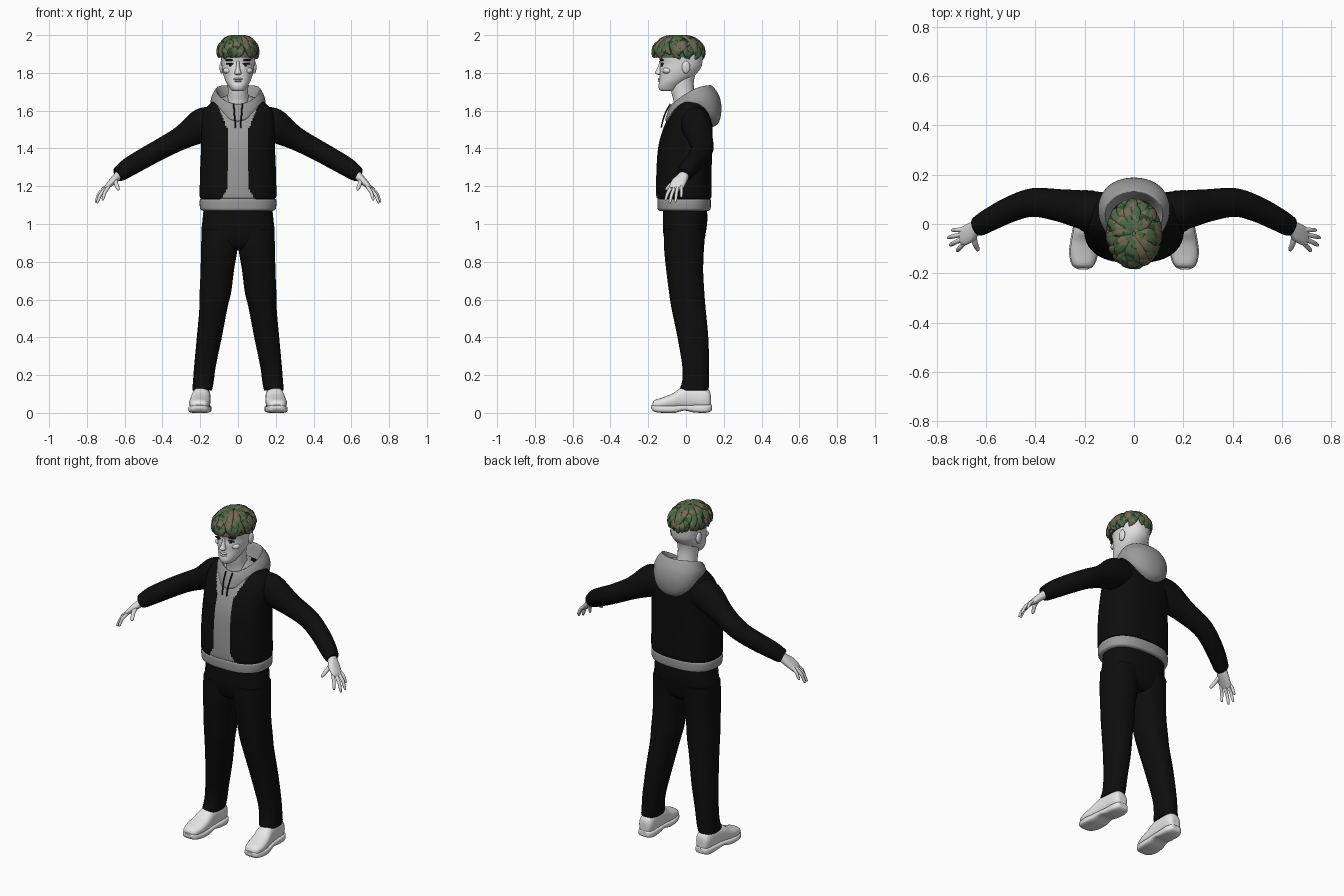
import bpy, bmesh, math, random
from mathutils import Vector as V, noise

random.seed(4)


def material(name, r, g, b):
    m = bpy.data.materials.new(name)
    m.diffuse_color = (r, g, b, 1)
    return m


SKIN = material("pale skin", .74, .74, .74)
SHOE = material("white shoe", .8, .8, .8)
BLACK = material("black cloth", .004, .004, .004)
GREY = material("grey cloth", .32, .32, .32)
INK = material("dark lashes", .012, .012, .012)
GREEN = material("hair green", .07, .14, .06)
BROWN = material("hair brown", .19, .14, .09)
DEEP = material("hair dark green", .03, .055, .025)


def spline(rows, sub):
    """Catmull-Rom interpolation of rows of vectors."""
    out = []
    for i in range(len(rows) - 1):
        quad = (rows[max(i - 1, 0)], rows[i], rows[i + 1], rows[min(i + 2, len(rows) - 1)])
        for k in range(sub):
            t = k / sub
            out.append([.5 * (2 * b + (c - a) * t + (2 * a - 5 * b + 4 * c - d) * t * t
                              + (3 * b - a - 3 * c + d) * t ** 3) for a, b, c, d in zip(*quad)])
    return out + [rows[-1]]


def skin_rings(bm, rings, cap=True):
    loops = [[bm.verts.new(p) for p in ring] for ring in rings]
    n = len(loops[0])
    for a, b in zip(loops, loops[1:]):
        for i in range(n):
            bm.faces.new((a[i], a[(i + 1) % n], b[(i + 1) % n], b[i]))
    if cap:
        bm.faces.new(loops[0])
        bm.faces.new(loops[-1])


def loft(bm, rows, n=32, sub=5, p=2.0):
    """rows: (centre, half axis u, half axis v); p = superellipse power."""
    def sq(t):
        return math.copysign(abs(t) ** (2 / p), t)
    ang = [2 * math.pi * i / n for i in range(n)]
    skin_rings(bm, [[c + u * sq(math.cos(a)) + v * sq(math.sin(a)) for a in ang]
                    for c, u, v in spline(rows, sub)])


def stack(rows):
    """Horizontal sections given as (z, x0, x1, y0, y1)."""
    return [(V(((x0 + x1) / 2, (y0 + y1) / 2, z)), V(((x1 - x0) / 2, 0, 0)),
             V((0, (y1 - y0) / 2, 0))) for z, x0, x1, y0, y1 in rows]


def sweep(points, ru, rv, ref=(0, 1, 0)):
    """Sections square to a path; ru lies along ref, rv across it."""
    pts, rows = [V(p) for p in points], []
    for i, p in enumerate(pts):
        t = (pts[min(i + 1, len(pts) - 1)] - pts[max(i - 1, 0)]).normalized()
        side = t.cross(V(ref)).normalized()
        rows.append((p, side.cross(t) * ru[i], side * rv[i]))
    return rows


def flip(rows, s):
    return [tuple(V((q.x * s, q.y, q.z)) for q in r) for r in rows]


def ball(bm, c, r):
    x, y, z = r
    loft(bm, [(V(c) + V((0, 0, -z * math.cos(a))), V((x * math.sin(a) + 1e-4, 0, 0)),
               V((0, y * math.sin(a) + 1e-4, 0))) for a in [math.pi * k / 8 for k in range(9)]], 16, 1)


def finish(bm, name, mats, rule=None):
    bmesh.ops.recalc_face_normals(bm, faces=bm.faces)
    for f in bm.faces:
        f.smooth = len(f.verts) == 4
        if rule:
            f.material_index = rule(f.calc_center_median())
    me = bpy.data.meshes.new(name)
    bm.to_mesh(me)
    bm.free()
    for m in mats:
        me.materials.append(m)
    ob = bpy.data.objects.new(name, me)
    bpy.context.collection.objects.link(ob)
    return ob


def part(name, mat, rows, **kw):
    bm = bmesh.new()
    loft(bm, rows, **kw)
    return finish(bm, name, [mat])


# Jacket body: black shell, grey front opening and hem band
def jacket_colour(c):
    half = .055 + max(0, c.z - 1.5) * .4 + max(0, 1.19 - c.z) * .6
    return 1 if c.z < 1.13 or (c.y < .03 and abs(c.x) < half) else 0


torso = [(1.07, .185, -.14, .12), (1.08, .2, -.15, .13), (1.12, .203, -.152, .132),
         (1.135, .197, -.15, .13), (1.155, .203, -.158, .135), (1.3, .2, -.156, .136),
         (1.42, .195, -.145, .14), (1.52, .195, -.115, .14), (1.58, .19, -.085, .135),
         (1.62, .165, -.06, .12), (1.655, .125, -.035, .1), (1.68, .06, -.02, .07)]
bm = bmesh.new()
loft(bm, stack([(z, -w, w, a, b) for z, w, a, b in torso]), 160, 8, 2.5)
finish(bm, "jacket_body", [BLACK, GREY], jacket_colour)

# Hood: rings given as front (y, z), side (x, y, z), back (y, z)
hood = [(-.045, 1.60, .07, .0, 1.60, .07, 1.62), (-.055, 1.62, .09, .02, 1.65, .10, 1.66),
        (-.07, 1.635, .112, .035, 1.705, .125, 1.725), (-.08, 1.63, .122, .04, 1.705, .14, 1.73),
        (-.095, 1.60, .143, .055, 1.665, .175, 1.68), (-.105, 1.57, .142, .065, 1.625, .188, 1.61),
        (-.11, 1.55, .128, .07, 1.59, .172, 1.535), (-.10, 1.54, .10, .06, 1.57, .125, 1.505)]
rings = []
for fy, fz, sx, sy, sz, by, bz in spline(hood, 5):
    ring = []
    for i in range(64):
        a = 2 * math.pi * i / 64
        c = math.cos(a)
        ring.append((sx * math.sin(a), sy + c * (by - fy) / 2 + c * c * ((by + fy) / 2 - sy),
                     sz + c * (bz - fz) / 2 + c * c * ((bz + fz) / 2 - sz)))
    rings.append(ring)
bm = bmesh.new()
skin_rings(bm, rings, False)
finish(bm, "hood", [GREY])

# Hips
part("trouser_hips", BLACK, stack([(1.1, -.18, .18, -.12, .11), (1.02, -.188, .188, -.123, .113),
     (.95, -.193, .193, -.12, .104), (.89, -.17, .17, -.1, .09), (.86, -.1, .1, -.06, .06)]), n=48, p=2.4)

leg = [(.97, 0, .192, -.118, .104), (.87, .003, .196, -.116, .095), (.75, .022, .198, -.104, .091),
       (.64, .036, .203, -.09, .097), (.56, .055, .204, -.078, .103), (.4, .086, .218, -.045, .118),
       (.25, .117, .232, -.02, .122), (.17, .128, .238, -.02, .121), (.13, .135, .242, -.032, .12),
       (.118, .14, .24, -.028, .115)]
arm = sweep([(.1, .05, 1.54), (.19, .055, 1.522), (.3, .075, 1.456), (.41, .087, 1.397),
             (.5, .06, 1.347), (.58, .02, 1.3), (.625, -.006, 1.268), (.64, -.012, 1.26)],
            [.075, .08, .066, .058, .052, .047, .042, .036],
            [.085, .09, .063, .055, .053, .05, .042, .036])
palm = sweep([(.615, -.003, 1.275), (.64, -.015, 1.25), (.665, -.035, 1.225), (.69, -.05, 1.2), (.702, -.055, 1.185)],
             [.026, .029, .038, .038, .03], [.024, .022, .019, .014, .01])
fingers = [[(.688, -.024, 1.208), (.718, -.024, 1.18), (.738, -.025, 1.14)],
           [(.692, -.041, 1.202), (.732, -.05, 1.165), (.755, -.056, 1.115)],
           [(.69, -.059, 1.198), (.728, -.076, 1.155), (.747, -.087, 1.11)],
           [(.684, -.075, 1.2), (.706, -.096, 1.165), (.717, -.11, 1.125)],
           [(.65, -.035, 1.24), (.645, -.075, 1.212), (.632, -.108, 1.18)]]


def shoe_rows(data):
    """Sections along y: (y, x centre, half width, z0, z1)."""
    return [(V((x, y, (a + b) / 2)), V((w, 0, 0)), V((0, 0, (b - a) / 2))) for y, x, w, a, b in data]


upper = shoe_rows([(-.178, .206, .02, .03, .05), (-.165, .206, .042, .02, .068), (-.12, .204, .055, .02, .083),
                   (-.07, .2, .054, .02, .103), (-.025, .196, .05, .02, .132), (.04, .192, .046, .02, .14),
                   (.1, .19, .044, .02, .132), (.125, .19, .034, .025, .115), (.132, .19, .018, .04, .09)])
sole = shoe_rows([(-.184, .206, .018, .022, .04), (-.168, .206, .044, .006, .042), (-.12, .204, .059, 0, .04),
                  (-.06, .2, .057, 0, .04), (-.01, .196, .051, .012, .042), (.04, .192, .05, .003, .043),
                  (.1, .19, .049, 0, .045), (.13, .19, .036, .008, .045), (.137, .19, .02, .018, .04)])

# Mirrored limbs
for side, s in (("left", 1), ("right", -1)):
    part(side + "_trouser_leg", BLACK, flip(stack(leg), s), n=40, p=2.3)
    part(side + "_sleeve", BLACK, flip(arm, s), n=32)
    bm = bmesh.new()
    loft(bm, flip(palm, s), 20, 4, 2.4)
    for k, f in enumerate(fingers):
        r = .012 if k == 4 else .0095
        a, b, c = (V(q) for q in f)
        path = [a, (a + b) / 2, b, b.lerp(c, .6), c.lerp(b, .08), c]
        radii = [r, r, r * .95, r * .85, r * .6, r * .2]
        loft(bm, flip(sweep(path, radii, radii, (0, .6, -.3)), s), 10, 3)
    finish(bm, side + "_hand", [SKIN])
    bm = bmesh.new()
    loft(bm, flip(upper, s), 32, 4, 2.4)
    loft(bm, flip(sole, s), 32, 4, 3.5)
    finish(bm, side + "_shoe", [SHOE])
    # Drawstring
    part(side + "_drawstring", INK, flip(sweep(
        [(.022, -.083, 1.635), (.02, -.108, 1.59), (.016, -.122, 1.55), (.015, -.131, 1.51)],
        [.004] * 4, [.004] * 4, (1, 0, 0)), s), n=8)
    # Eye: dark lash line over a dark iris, and a brow
    bm = bmesh.new()
    ball(bm, (.042 * s, -.127, 1.848), (.023, .009, .005))
    ball(bm, (.04 * s, -.128, 1.84), (.007, .007, .006))
    ball(bm, (.044 * s, -.127, 1.868), (.026, .01, .006))
    finish(bm, side + "_lashes", [INK])

# Head with neck, nose, lips, cheeks and ears
skull = [(1.703, .022, -.125, -.07), (1.71, .036, -.14, -.05), (1.73, .05, -.146, -.025),
         (1.755, .065, -.142, .005), (1.785, .076, -.139, .045), (1.82, .084, -.139, .075),
         (1.85, .087, -.136, .086), (1.9, .09, -.142, .088), (1.95, .078, -.12, .065), (1.975, .04, -.08, .03)]
bm = bmesh.new()
loft(bm, stack([(z, -w, w, a, b) for z, w, a, b in skull]), 48, 5, 2.15)
loft(bm, stack([(1.58, -.075, .075, -.06, .075), (1.65, -.058, .058, -.066, .055),
                (1.7, -.054, .054, -.078, .044), (1.76, -.056, .056, -.085, .042),
                (1.82, -.06, .06, -.08, .06)]), 32, 4)
loft(bm, stack([(1.862, -.008, .008, -.142, -.12), (1.84, -.009, .009, -.146, -.12),
                (1.815, -.013, .013, -.158, -.12), (1.803, -.017, .017, -.165, -.12),
                (1.795, -.018, .018, -.162, -.12), (1.79, -.01, .01, -.148, -.12)]), 16, 4)
ball(bm, (0, -.138, 1.768), (.024, .011, .006))
ball(bm, (0, -.138, 1.757), (.021, .011, .006))
for s in (1, -1):
    ball(bm, (.052 * s, -.098, 1.812), (.026, .026, .018))
    ball(bm, (.086 * s, .0, 1.83), (.012, .022, .034))
finish(bm, "head", [SKIN])


# Hair: dome plus layered tapering tufts combed from the crown
def dome(phi, t, lift=0):
    th = t * 1.9
    r = math.sin(min(th, 1.65))
    z = 1.905 + (.075 + lift) * math.cos(th)
    return V(((.096 + lift) * r * math.sin(phi), -.04 - (.126 + lift) * r * math.cos(phi), z))


bm = bmesh.new()
skin_rings(bm, [[dome(2 * math.pi * i / 48, .02 + .98 * k / 16) for i in range(48)] for k in range(17)])
for t0, t1, count, lift in ((.5, 1.03, 24, .005), (.25, .88, 20, .009), (.03, .62, 15, .013)):
    for i in range(count):
        phi = 2 * math.pi * (i + random.uniform(-.3, .3)) / count
        twist, end = random.uniform(-.4, .4), t1 + random.uniform(-.08, .03)
        path = [dome(phi + twist * k * k / 36, t0 + (end - t0) * k / 6,
                     lift + .004 * math.sin(k / 6 * math.pi)) for k in range(7)]
        out = path[3] - V((0, -.04, 1.89))
        loft(bm, sweep(path, [.003, .008, .009, .01, .009, .007, .002],
                       [.007, .016, .021, .022, .02, .013, .003], out), 10, 3)


def camo(c):
    a, b = noise.noise(c * 32), noise.noise(c * 38 + V((7, 3, 5)))
    return 1 if a > .12 else (2 if b > .3 else 0)


finish(bm, "hair", [GREEN, BROWN, DEEP], camo)
